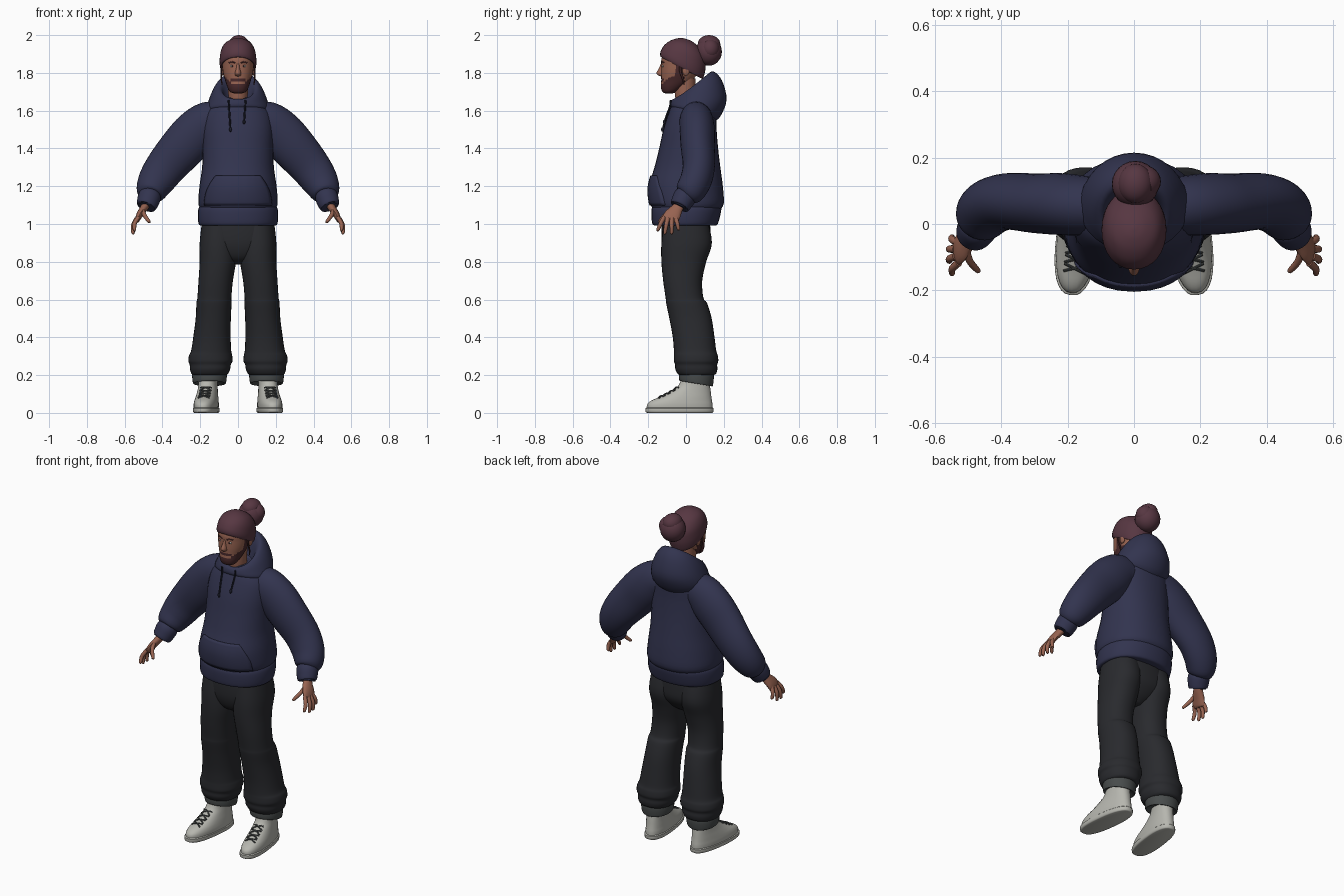
import bpy, bmesh, math
from mathutils import Vector, Matrix
from mathutils.bvhtree import BVHTree

cube = bpy.data.objects.get("Cube")
if cube:
    bpy.data.objects.remove(cube, do_unlink=True)


def material(name, r, g, b):
    m = bpy.data.materials.new(name)
    m.use_nodes = True
    m.diffuse_color = (r, g, b, 1)
    bsdf = m.node_tree.nodes["Principled BSDF"]
    bsdf.inputs["Base Color"].default_value = (r, g, b, 1)
    bsdf.inputs["Roughness"].default_value = 0.8
    return m


NAVY = material("navy fleece", .032, .034, .078)
CORD = material("dark cord", .012, .013, .025)
CHARCOAL = material("charcoal cloth", .022, .023, .027)
GREY = material("grey cuff", .065, .072, .072)
MAROON = material("maroon knit", .095, .038, .054)
SKIN = material("skin", .31, .125, .082)
HAIR = material("dark red hair", .065, .022, .024)
OFFWHITE = material("off white canvas", .47, .47, .43)
N = 32
parts = []


def make(name, verts, faces, mat, pair=False):
    """One mesh object, or a mirrored left and right couple."""
    made = []
    for prefix, sx in ((("left_", 1), ("right_", -1)) if pair else (("", 1),)):
        me = bpy.data.meshes.new(prefix + name)
        me.from_pydata([(v[0] * sx, v[1], v[2]) for v in verts], [], faces)
        bm = bmesh.new()
        bm.from_mesh(me)
        bmesh.ops.recalc_face_normals(bm, faces=bm.faces)
        bm.to_mesh(me)
        bm.free()
        me.materials.append(mat)
        ob = bpy.data.objects.new(prefix + name, me)
        bpy.context.collection.objects.link(ob)
        made.append(ob)
    parts.extend(made)
    return made[0]


def spline(rows, steps):
    """Catmull-Rom interpolation of tuples."""
    out = []
    for i in range(len(rows) - 1):
        quad = (rows[max(i - 1, 0)], rows[i], rows[i + 1], rows[min(i + 2, len(rows) - 1)])
        for k in range(steps):
            t = k / steps
            out.append([b + .5 * t * (c - a + t * (2 * a - 5 * b + 4 * c - d + t * (3 * (b - c) + d - a)))
                        for a, b, c, d in zip(*quad)])
    return out + [list(rows[-1])]


def skin_rings(name, rings, mat, pair):
    n = len(rings[0])
    verts = [p for ring in rings for p in ring]
    faces = [(r * n + i, r * n + (i + 1) % n, (r + 1) * n + (i + 1) % n, (r + 1) * n + i)
             for r in range(len(rings) - 1) for i in range(n)]
    faces += [tuple(range(n)), tuple(range(len(verts) - n, len(verts)))]
    return make(name, verts, faces, mat, pair)


def loft(name, rows, mat, pair=False, cx=0, power=2.0, steps=4, xf=Matrix()):
    """Rows: half width, front y, front z, back y, back z, optional centre x."""
    rows = [r if len(r) == 6 else (*r, cx) for r in rows]
    rings = []
    for w, yf, zf, yb, zb, x in spline(rows, steps):
        ring = []
        for i in range(N):
            c, s = math.cos(math.tau * i / N), math.sin(math.tau * i / N)
            c = math.copysign(abs(c) ** (2 / power), c)
            s = math.copysign(abs(s) ** (2 / power), s)
            ring.append(xf @ Vector((x + c * w, (yf + yb + s * (yb - yf)) / 2, (zf + zb + s * (zb - zf)) / 2)))
        rings.append(ring)
    return skin_rings(name, rings, mat, pair)


def level(rows):
    """Level rings: z, half width, front y, back y, optional centre x."""
    return [(w, yf, z, yb, z, *x) for z, w, yf, yb, *x in rows]


def tube(name, rows, mat, pair=False, n=16, steps=4, ref=(0, 1, 0)):
    """Rows: x, y, z, thickness radius, radius along ref."""
    rows = spline(rows, steps)
    pts = [Vector(r[:3]) for r in rows]
    rings = []
    for i, p in enumerate(pts):
        t = (pts[min(i + 1, len(pts) - 1)] - pts[max(i - 1, 0)]).normalized()
        b = Vector(ref)
        b = (b - t * b.dot(t)).normalized()
        a = b.cross(t)
        rings.append([p + a * rows[i][3] * math.cos(math.tau * k / n) + b * rows[i][4] * math.sin(math.tau * k / n)
                      for k in range(n)])
    return skin_rings(name, rings, mat, pair)


def ball(name, loc, size, mat, pair=False):
    bm = bmesh.new()
    bmesh.ops.create_uvsphere(bm, u_segments=24, v_segments=14, radius=1,
                              matrix=Matrix.Translation(loc) @ Matrix.Diagonal((*size, 1)))
    verts, faces = [v.co.copy() for v in bm.verts], [[v.index for v in f.verts] for f in bm.faces]
    bm.free()
    return make(name, verts, faces, mat, pair)


def surface(ob):
    return BVHTree.FromPolygons([v.co for v in ob.data.vertices], [list(p.vertices) for p in ob.data.polygons])


def front_y(tree, x, z):
    hit = tree.ray_cast(Vector((x, -1, z)), Vector((0, 1, 0)))[0]
    return hit.y if hit else -.1


# Hoodie body, hem and hood
torso = loft("hoodie_body", level([
    (1.075, .195, -.17, .18), (1.11, .21, -.19, .2), (1.2, .204, -.196, .195), (1.3, .19, -.167, .182),
    (1.4, .187, -.142, .17), (1.5, .187, -.12, .162), (1.58, .175, -.095, .16), (1.63, .135, -.075, .15),
    (1.67, .08, -.045, .12)]), NAVY, power=2.2)
loft("hoodie_hem", level([(.992, .195, -.165, .155), (1.0, .208, -.178, .168), (1.04, .213, -.183, .18),
                          (1.08, .21, -.182, .187), (1.1, .198, -.17, .18)]), NAVY, power=2.2)
loft("hood", [(.13, -.065, 1.6, .15, 1.54), (.165, -.083, 1.625, .185, 1.575), (.156, -.083, 1.645, .215, 1.66),
              (.132, -.075, 1.658, .19, 1.76), (.105, -.06, 1.66, .145, 1.807), (.083, -.045, 1.645, .11, 1.78),
              (.065, -.03, 1.61, .08, 1.68)], NAVY)

# Front pocket laid over the body
tree = surface(torso)
cols, levels = 20, 10
grid = []
for j in range(levels + 1):
    v = j / levels
    half = .175 - .06 * v ** 2.2
    for i in range(cols + 1):
        x, z = half * (2 * i / cols - 1), 1.1 + .155 * v
        grid.append((x, front_y(tree, x, z), z))
w = cols + 1
pocket = make("front_pocket", grid, [(j * w + i, j * w + i + 1, (j + 1) * w + i + 1, (j + 1) * w + i)
                                     for j in range(levels) for i in range(cols)], NAVY)
solid = pocket.modifiers.new("thickness", "SOLIDIFY")
solid.thickness, solid.offset = .014, 0

# Drawstrings
for side, x0, end in (("right", -.05, 1.5), ("left", .04, 1.54)):
    zs = [1.655 + (end - 1.655) * k / 5 for k in range(6)]
    tube(side + "_drawstring", [(x0 * (1 - .04 * k), min(front_y(tree, x0, z), -.075) - .008, z, .005, .005)
                                for k, z in enumerate(zs)], CORD, n=8)
    ball(side + "_drawstring_tip", (x0 * .8, front_y(tree, x0, end) - .009, end), (.007, .007, .012), CORD)

# Sleeves and wrist bands
tube("sleeve", [(.06, .05, 1.55, .09, .08), (.15, .055, 1.538, .112, .09), (.22, .06, 1.485, .122, .093),
                (.29, .062, 1.41, .12, .09), (.38, .068, 1.305, .108, .085), (.435, .05, 1.225, .096, .083),
                (.465, .015, 1.165, .076, .075), (.472, 0, 1.145, .05, .05)], NAVY, True, n=N)
tube("wrist_band", [(.462, .01, 1.165, .05, .05), (.468, -.005, 1.145, .06, .06), (.478, -.022, 1.115, .058, .057),
                    (.486, -.034, 1.092, .05, .05), (.484, -.03, 1.1, .03, .03)], NAVY, True, n=N)

# Hands
tube("palm", [(.48, -.025, 1.115, .022, .028), (.497, -.045, 1.085, .021, .031), (.52, -.07, 1.05, .018, .043),
              (.533, -.085, 1.022, .013, .042), (.537, -.088, 1.012, .006, .03)], SKIN, True)
for name, base, tip in (("index", (.528, -.116, 1.035), (.55, -.152, .963)),
                        ("middle", (.537, -.097, 1.03), (.558, -.113, .946)),
                        ("ring", (.537, -.075, 1.03), (.557, -.076, .946)),
                        ("little", (.53, -.055, 1.035), (.55, -.038, .967)),
                        ("thumb", (.505, -.08, 1.075), (.468, -.145, 1.008))):
    a, b = Vector(base), Vector(tip)
    bend = Vector((.008, 0, .004))
    tube(name + "_finger", [(*a, .011, .012), (*(a.lerp(b, .5) + bend), .011, .011),
                            (*a.lerp(b, .92), .0085, .0085), (*b, .003, .003)], SKIN, True, n=12)

# Trousers and rolled cuffs
loft("trouser_hips", level([(1.03, .185, -.125, .125), (.95, .19, -.13, .13), (.88, .175, -.125, .125),
                            (.82, .1, -.1, .085), (.785, .03, -.05, .04)]), CHARCOAL, power=2.3)
loft("trouser_leg", level([
    (1.02, .09, -.115, .115, .1), (.9, .098, -.13, .137, .105), (.8, .096, -.13, .107, .107),
    (.7, .091, -.121, .086, .118), (.61, .09, -.108, .092, .125), (.58, .093, -.105, .112, .127),
    (.5, .093, -.088, .136, .131), (.4, .099, -.07, .151, .138), (.33, .106, -.064, .16, .142),
    (.305, .114, -.064, .168, .145), (.275, .117, -.064, .171, .146), (.255, .109, -.058, .165, .147),
    (.23, .106, -.056, .166, .148), (.205, .095, -.042, .157, .15), (.195, .075, -.02, .13, .15)]),
    CHARCOAL, True, power=2.2)
loft("trouser_cuff", [(.082, -.022, .23, .13, .22), (.092, -.036, .21, .147, .2), (.088, -.036, .175, .143, .148),
                      (.08, -.028, .17, .135, .142), (.06, -.01, .18, .115, .16)], GREY, True, cx=.151)

# Shoes, turned slightly outward
turn = Matrix.Translation((.158, .05, 0)) @ Matrix.Rotation(math.radians(7), 4, "Z") @ Matrix.Translation((0, -.05, 0))
loft("shoe_sole", level([(0, .058, -.205, .138), (.005, .064, -.215, .145), (.024, .065, -.216, .146),
                         (.028, .058, -.208, .14)]), OFFWHITE, True, power=2.5, steps=2, xf=turn)
shoe = loft("shoe_upper", level([
    (.02, .061, -.21, .142), (.045, .062, -.207, .141), (.065, .06, -.185, .138), (.085, .057, -.14, .135),
    (.11, .053, -.09, .132), (.14, .05, -.045, .128), (.175, .048, -.025, .125), (.19, .04, -.015, .115)]),
    OFFWHITE, True, power=2.3, xf=turn)
tree = surface(shoe)
for k in range(4):
    for sign in (-1, 1):
        rows = []
        for i in range(7):
            u = i / 3 - 1
            p = turn @ Vector((.03 * u, -.135 + .027 * k + .011 * u * sign, 0))
            hit = tree.ray_cast(Vector((p.x, p.y, 1)), Vector((0, 0, -1)))[0]
            rows.append((p.x, p.y, (hit.z if hit else .1) + .002, .004, .004))
        tube("shoe_lace", rows, GREY, True, n=8, steps=2)

# Neck and head, with the beard coloured on the faces
loft("neck", level([(1.58, .06, -.045, .07), (1.64, .052, -.053, .055), (1.7, .052, -.06, .05),
                    (1.77, .055, -.06, .05)]), SKIN)
head = loft("head", level([
    (1.692, .022, -.112, -.07), (1.7, .042, -.125, -.05), (1.725, .056, -.133, -.01), (1.76, .068, -.131, .035),
    (1.8, .079, -.132, .06), (1.84, .083, -.131, .07), (1.88, .083, -.128, .075), (1.93, .07, -.1, .06),
    (1.95, .05, -.06, .04)]), SKIN, power=2.15, steps=8)
head.data.materials.append(HAIR)
for f in head.data.polygons:
    x, y, z = abs(f.center.x), f.center.y, f.center.z
    jaw = z < 1.742 + max(0, x - .03) * .9 and y < -.01
    moustache = x < .036 and 1.757 < z < 1.772 and y < -.08
    sideburn = x > .062 and -.06 < y < -.015 and z < 1.86
    f.material_index = int(jaw or moustache or sideburn)
tree = surface(head)
loft("nose", level([(1.85, .007, -.133, -.11), (1.825, .01, -.143, -.11), (1.8, .016, -.156, -.11),
                    (1.787, .015, -.147, -.11), (1.782, .008, -.135, -.11)]), SKIN)
ball("eye", (.031, front_y(tree, .031, 1.836) + .003, 1.836), (.012, .006, .006), OFFWHITE, True)
ball("iris", (.031, front_y(tree, .031, 1.836) - .001, 1.836), (.005, .004, .005), HAIR, True)
tube("eyebrow", [(x, front_y(tree, x, z), z, .004, .003)
                 for x, z in ((.015, 1.852), (.03, 1.858), (.048, 1.853))], HAIR, True, n=8)
ball("ear", (.082, .0, 1.815), (.01, .02, .03), SKIN, True)
tube("loose_hair", [(.084, -.03, 1.86, .004, .006), (.089, -.03, 1.81, .004, .006), (.088, -.015, 1.765, .004, .005),
                    (.084, -.01, 1.735, .002, .002)], HAIR, True, n=8)

# Knitted hat and its gathered top at the back
loft("hat", [(.08, -.12, 1.885, .08, 1.775), (.091, -.133, 1.884, .088, 1.768), (.097, -.137, 1.9, .097, 1.79),
             (.097, -.131, 1.922, .104, 1.83), (.09, -.112, 1.95, .1, 1.885), (.07, -.08, 1.972, .07, 1.935),
             (.035, -.045, 1.983, .03, 1.968), (.004, -.018, 1.984, -.01, 1.983)], MAROON, power=2.1)
ball("hat_bun", (.004, .12, 1.912), (.071, .07, .074), MAROON)
ball("hat_bun_top", (.004, .122, 1.952), (.052, .06, .048), MAROON)
ball("hat_bun_side", (.026, .128, 1.925), (.055, .05, .055), MAROON)

# Smooth shading with sharp edges kept
bpy.ops.object.select_all(action="DESELECT")
for ob in parts:
    ob.select_set(True)
bpy.context.view_layer.objects.active = torso
bpy.ops.object.shade_smooth_by_angle(angle=math.radians(40))
